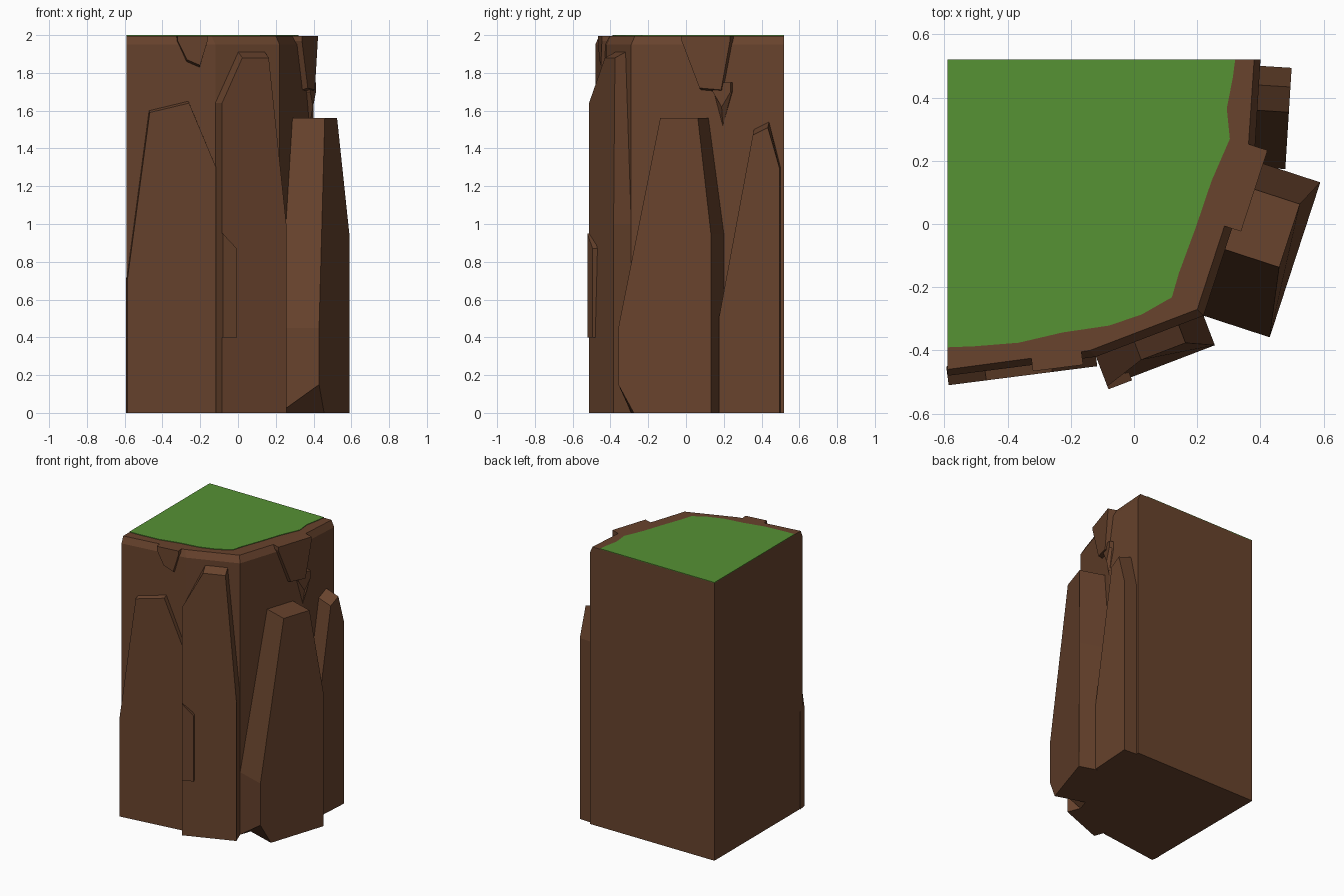
import bpy
import bmesh
import random
from mathutils import Vector

random.seed(4)
default_cube = bpy.data.objects.get("Cube")
if default_cube:
    bpy.data.objects.remove(default_cube, do_unlink=True)


def make_material(name, red, green, blue):
    material = bpy.data.materials.new(name)
    material.use_nodes = True
    colour = (red, green, blue, 1)
    material.diffuse_color = colour
    shader = material.node_tree.nodes["Principled BSDF"]
    shader.inputs["Base Color"].default_value = colour
    return material


rock = make_material("brown rock", 0.138, 0.056, 0.026)
grass = make_material("green grass", 0.093, 0.287, 0.034)


def loft(name, rings, material):
    """Closed solid through rings that share one point count."""
    bm = bmesh.new()
    loops = [[bm.verts.new(point) for point in ring] for ring in rings]
    bm.faces.new(loops[0])
    bm.faces.new(loops[-1])
    for lower, upper in zip(loops, loops[1:]):
        for i in range(len(lower)):
            bm.faces.new((lower[i - 1], lower[i], upper[i], upper[i - 1]))
    bmesh.ops.recalc_face_normals(bm, faces=bm.faces)
    mesh = bpy.data.meshes.new(name)
    bm.to_mesh(mesh)
    bm.free()
    mesh.materials.append(material)
    bpy.context.collection.objects.link(bpy.data.objects.new(name, mesh))


# Plan of the cliff: straight back and left, faceted front and right
height = 2
left_side, back_side = -0.59, 0.52
plan = [Vector(corner) for corner in (
    (left_side, back_side), (left_side, -0.48), (-0.12, -0.42),
    (0.22, -0.29), (0.38, 0.2), (0.4, back_side))]
walls = dict(zip(("front_left", "front", "right", "right_back"), zip(plan[1:], plan[2:])))


def wall_frame(wall):
    """Start corner, direction along the wall and outward direction."""
    start, end = walls[wall]
    along = (end - start).normalized()
    return start, along, Vector((along.y, -along.x))


def slab(name, wall, left, peaks, right, depth, top_depth=None, start=0,
         length=None, base=0, bevel=0.03, chip=0, embed=0.03):
    """Rock slab on a wall, with two shoulder heights and peaks between them."""
    origin, along, out = wall_frame(wall)
    if length is None:
        length = (walls[wall][1] - origin).length
    if top_depth is None:
        top_depth = depth
    shoulders = [(0, left), *peaks, (length, right)]
    outline = [(length / 6, base), (0, base), *shoulders, (length, base)]

    def place(across, z, distance):
        spot = origin + along * (start + across) + out * distance
        return spot.x, spot.y, z

    inner = [place(across, z, -embed) for across, z in outline]
    middle = [place(across, z, 0) for across, z in outline]
    outer = []
    for point in outline:
        across, z = point
        is_peak = point in peaks
        drop = bevel if is_peak else 0
        rise = chip if point == (0, base) else 0
        outer.append(place(across, z - drop + rise, top_depth if is_peak else depth))
    loft(name, (inner, middle, outer), rock)


# Cliff core with a chamfered upper rim
rim_inset = 0.02
rim = [(max(corner.x - rim_inset, left_side), min(corner.y + rim_inset, back_side))
       for corner in plan]
loft("cliff_core", [[(x, y, z) for x, y in ring] for ring, z in (
    (plan, 0), (plan, height - 0.05), (rim, height - 0.004))], rock)

# Grass cap with a ragged edge set in from the walls
grass_edge = [(left_side, back_side), (left_side, -0.39)]
for wall in walls:
    origin, along, out = wall_frame(wall)
    wall_length = (walls[wall][1] - origin).length
    for fraction in (0.2, 0.5, 0.8):
        spot = origin + along * wall_length * fraction - out * random.uniform(0.07, 0.12)
        grass_edge.append((spot.x, spot.y))
grass_edge.append((0.32, back_side))
loft("grass_cap", [[(x, y, z) for x, y in grass_edge]
                   for z in (height - 0.006, height)], grass)

# Large slabs around the front and right
slab("front_left_slab", "front_left", left=0.7, peaks=[(0.12, 1.6), (0.33, 1.65)],
     right=1.3, depth=0.03, bevel=0.01)
slab("front_middle_slab", "front", left=1.64, peaks=[(0.13, 1.91), (0.28, 1.91)],
     right=1, depth=0.1, top_depth=0.06)
slab("right_front_slab", "right", left=0.45, peaks=[(0.22, 1.56), (0.43, 1.56)],
     right=0.95, depth=0.22, top_depth=0.18, bevel=0, chip=0.15)
slab("right_back_slab", "right_back", left=0.5, peaks=[(0.18, 1.5), (0.26, 1.54)],
     right=1.3, depth=0.1, start=-0.02)

# Thin flake on the middle slab
slab("front_flake", "front", left=0.95, peaks=[], right=0.87, depth=0.11,
     length=0.08, base=0.4)

# Shards hanging below the rim
rim_height = height - 0.004
slab("front_shard", "front_left", left=1.97, peaks=[(0.05, 1.86), (0.12, 1.83)],
     right=1.97, depth=0.02, start=0.27, length=0.16, base=rim_height, bevel=-0.01)
slab("right_shard", "right", left=1.97, peaks=[(0.1, 1.71), (0.22, 1.7)],
     right=1.97, depth=0.03, start=0.29, length=0.27, base=rim_height,
     bevel=-0.01, embed=0.05)
slab("right_shard_tip", "right", left=1.7, peaks=[(0.05, 1.52)], right=1.7,
     depth=0.02, start=0.46, length=0.1, base=1.75, bevel=-0.1)
